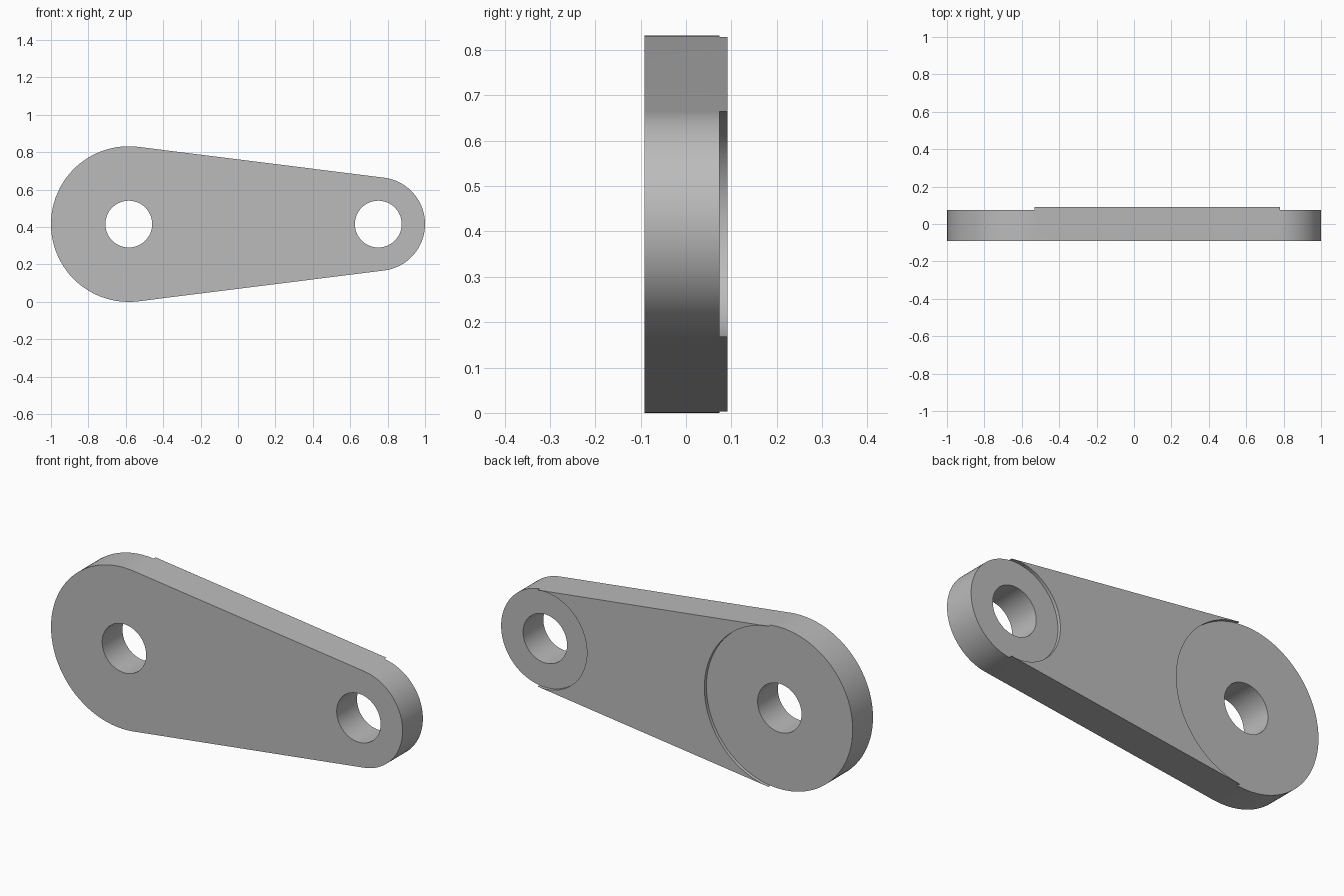
import bpy
import bmesh
from math import acos, cos, sin, pi, radians
from mathutils import Vector

cube = bpy.data.objects.get("Cube")
if cube:
    bpy.data.objects.remove(cube, do_unlink=True)

# Main dimensions: two round ends joined by tangent edges
MID_Z = 0.416
BIG_X, BIG_R = -0.584, 0.416
SMALL_X, SMALL_R = 0.75, 0.25
HOLE_R = 0.125
FRONT_Y, PAD_Y, WEB_Y = -0.091, 0.074, 0.091
SEGS = 48
TANGENT = acos((BIG_R - SMALL_R) / (SMALL_X - BIG_X))

bm = bmesh.new()


def ring(x, radius):
    """Circle of vertices whose first arc faces +x between the tangent points."""
    verts = []
    for start, sweep in ((-TANGENT, 2 * TANGENT), (TANGENT, 2 * (pi - TANGENT))):
        for i in range(SEGS):
            a = start + sweep * i / SEGS
            verts.append(bm.verts.new((x + radius * cos(a), FRONT_Y, MID_Z + radius * sin(a))))
    return verts


def drilled_disc(x, radius):
    """Flat disc with a round hole; returns its rim."""
    rim, hole = ring(x, radius), ring(x, HOLE_R)
    n = len(rim)
    for i in range(n):
        j = (i + 1) % n
        bm.faces.new((rim[i], rim[j], hole[j], hole[i]))
    return rim


def thicken(faces, depth):
    """Extrude faces towards the back and return the moved faces."""
    geom = bmesh.ops.extrude_face_region(bm, geom=faces)["geom"]
    moved = [g for g in geom if isinstance(g, bmesh.types.BMVert)]
    bmesh.ops.translate(bm, verts=moved, vec=Vector((0, depth, 0)))
    return [g for g in geom if isinstance(g, bmesh.types.BMFace)]


# Flat outline: two drilled discs and the web between them
big = drilled_disc(BIG_X, BIG_R)
small = drilled_disc(SMALL_X, SMALL_R)
big_arc = big[:SEGS + 1]
small_arc = (small[SEGS:] + small[:1])[::-1]
for i in range(SEGS):
    bm.faces.new((big_arc[i], small_arc[i], small_arc[i + 1], big_arc[i + 1]))
bm.faces.ensure_lookup_table()
web_count = SEGS

# Mark the web so it can be found again on the back
web_layer = bm.faces.layers.int.new("web")
for f in list(bm.faces)[-web_count:]:
    f[web_layer] = 1

# Full plate, then the web raised slightly above the round pads
back = thicken(list(bm.faces), PAD_Y - FRONT_Y)
web = [f for f in back if f[web_layer] and all(abs(v.co.y - PAD_Y) < 1e-4 for v in f.verts)]
thicken(web, WEB_Y - PAD_Y)
old = [f for f in web if f.is_valid and all(abs(v.co.y - PAD_Y) < 1e-4 for v in f.verts)]
if old:
    bmesh.ops.delete(bm, geom=old, context="FACES")

bm.faces.layers.int.remove(web_layer)
bmesh.ops.recalc_face_normals(bm, faces=list(bm.faces))

mesh = bpy.data.meshes.new("link_plate")
bm.to_mesh(mesh)
bm.free()
plate = bpy.data.objects.new("link_plate", mesh)
bpy.context.collection.objects.link(plate)

# Plain grey metal
grey = bpy.data.materials.new("plain_grey")
grey.use_nodes = True
colour = (0.5, 0.5, 0.5, 1)
grey.diffuse_color = colour
grey.node_tree.nodes["Principled BSDF"].inputs["Base Color"].default_value = colour
mesh.materials.append(grey)

# Smooth round walls, keep crisp edges
bpy.ops.object.select_all(action="DESELECT")
plate.select_set(True)
bpy.context.view_layer.objects.active = plate
bpy.ops.object.shade_smooth_by_angle(angle=radians(30))
